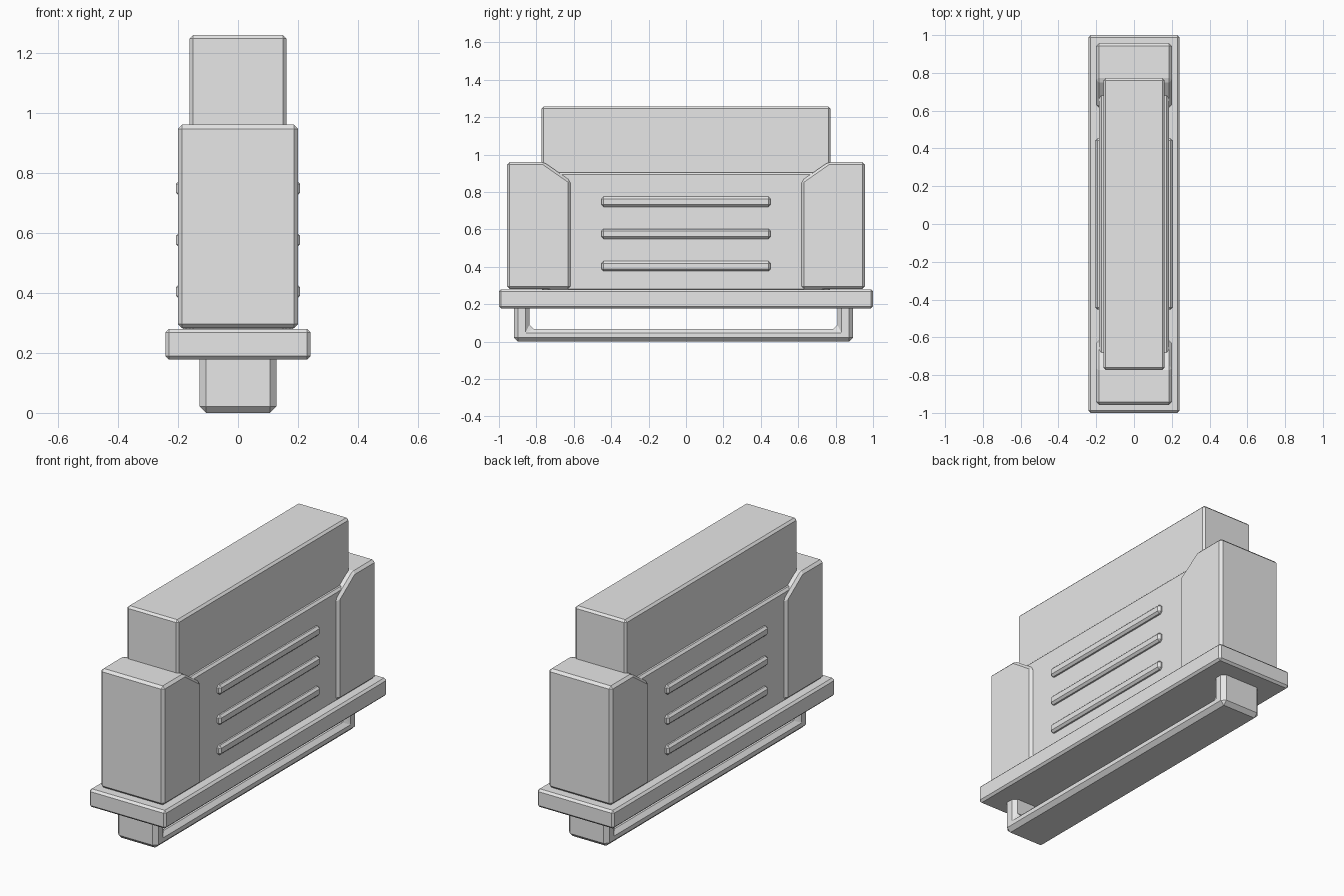
import bpy, bmesh

cube = bpy.data.objects.get("Cube")
if cube:
    bpy.data.objects.remove(cube, do_unlink=True)

# One plain grey for everything
grey = bpy.data.materials.new("light_grey")
grey.use_nodes = True
grey.diffuse_color = (0.8, 0.8, 0.8, 1)
grey.node_tree.nodes["Principled BSDF"].inputs["Base Color"].default_value = (0.8, 0.8, 0.8, 1)


def extrude_profile(name, profile, half_width, bevel):
    """Extrude a (y, z) outline symmetrically along x and chamfer its edges."""
    bm = bmesh.new()
    face = bm.faces.new([bm.verts.new((-half_width, y, z)) for y, z in profile])
    moved = bmesh.ops.extrude_face_region(bm, geom=[face])["geom"]
    verts = [v for v in moved if isinstance(v, bmesh.types.BMVert)]
    bmesh.ops.translate(bm, verts=verts, vec=(2 * half_width, 0, 0))
    bmesh.ops.recalc_face_normals(bm, faces=bm.faces)
    mesh = bpy.data.meshes.new(name)
    bm.to_mesh(mesh)
    bm.free()
    mesh.materials.append(grey)
    obj = bpy.data.objects.new(name, mesh)
    bpy.context.collection.objects.link(obj)
    if bevel:
        mod = obj.modifiers.new("chamfer", "BEVEL")
        mod.width = bevel
        mod.segments = 1
        mod.limit_method = "ANGLE"
        mod.angle_limit = 0.5
    return obj


def block(name, half_width, half_length, bottom, top, bevel=0.012):
    outline = [(-half_length, bottom), (half_length, bottom),
               (half_length, top), (-half_length, top)]
    return extrude_profile(name, outline, half_width, bevel)


# Main slabs
block("base_plate", 0.242, 1.0, 0.177, 0.28)
block("side_panel_body", 0.185, 0.74, 0.27, 0.905)
block("upper_core", 0.162, 0.773, 0.27, 1.258)

# End blocks with a sloped inner top corner
for side, name in ((-1, "front_end_block"), (1, "back_end_block")):
    outline = [(0.957, 0.282), (0.957, 0.96), (0.76, 0.96), (0.617, 0.86), (0.617, 0.282)]
    extrude_profile(name, [(side * y, z) for y, z in outline], 0.2, 0.014)

# Raised ribs running through the body, showing on both sides
for i, name in enumerate(("lower_rib", "middle_rib", "upper_rib")):
    z = 0.404 + 0.172 * i
    block(name, 0.206, 0.453, z - 0.027, z + 0.027)

# Bracket hanging under the base plate
front, back, wall = -0.92, 0.893, 0.083
bar = 0.068
extrude_profile("lower_bracket", [
    (front, 0), (back, 0), (back, 0.23), (back - wall, 0.23), (back - wall, bar),
    (front + wall, bar), (front + wall, 0.23), (front, 0.23)], 0.128, 0.022)
